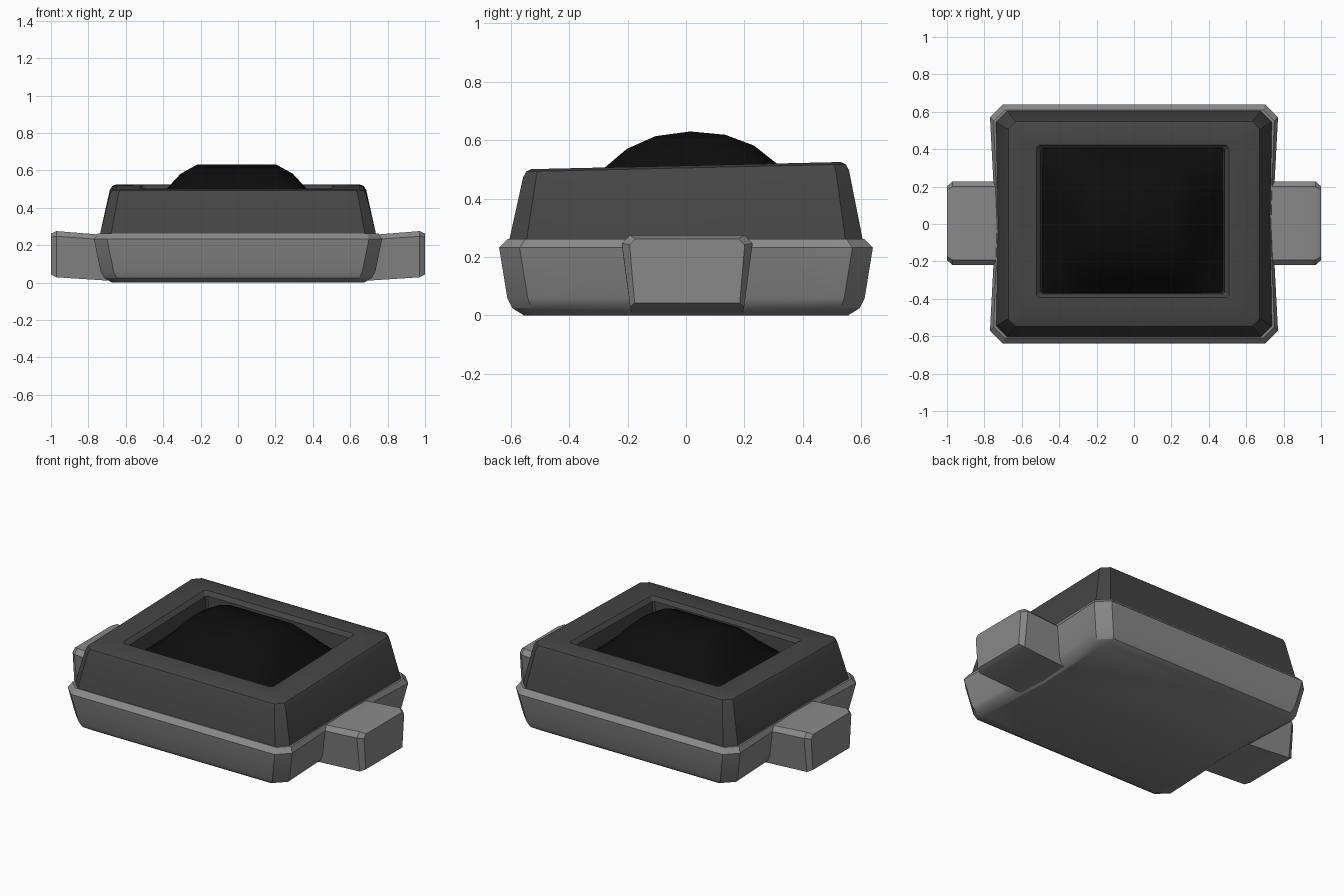
import bpy, bmesh, math

if "Cube" in bpy.data.objects:
    bpy.data.objects.remove(bpy.data.objects["Cube"])


def material(name, value):
    m = bpy.data.materials.new(name)
    m.diffuse_color = (value, value, value, 1)
    m.use_nodes = True
    m.node_tree.nodes["Principled BSDF"].inputs["Base Color"].default_value = m.diffuse_color
    return m


grey = material("mid_grey", 0.25)
dark = material("dark_grey", 0.06)
black = material("black", 0.004)


def finish(bm, name, mat, angle=30):
    bmesh.ops.recalc_face_normals(bm, faces=bm.faces)
    me = bpy.data.meshes.new(name)
    bm.to_mesh(me)
    bm.free()
    ob = bpy.data.objects.new(name, me)
    bpy.context.collection.objects.link(ob)
    me.materials.append(mat)
    bpy.ops.object.select_all(action='DESELECT')
    ob.select_set(True)
    bpy.context.view_layer.objects.active = ob
    bpy.ops.object.shade_smooth_by_angle(angle=math.radians(angle))
    return ob


def loft(name, rings, mat):
    """Skin a stack of equal-length point rings and cap both ends."""
    bm = bmesh.new()
    loops = [[bm.verts.new(p) for p in r] for r in rings]
    for a, b in zip(loops, loops[1:]):
        for i in range(len(a)):
            j = (i + 1) % len(a)
            bm.faces.new((a[i], a[j], b[j], b[i]))
    bm.faces.new(loops[0])
    bm.faces.new(loops[-1])
    return finish(bm, name, mat)


def ring(hx, hy, z, c, waist=0.0, tilt=0.0, cx=0.0, cy=0.0):
    """Rectangle with cut corners; short sides may pinch inward at the middle."""
    pts = [(hx - c, -hy), (hx, -hy + c), (hx - waist, 0), (hx, hy - c), (hx - c, hy),
           (-hx + c, hy), (-hx, hy - c), (-hx + waist, 0), (-hx, -hy + c), (-hx + c, -hy)]
    return [(x + cx, y + cy, z + tilt * (y + cy)) for x, y in pts]


# lower tray
loft("base_tray", [
    ring(0.675, 0.555, 0.0, 0.06, 0.02),
    ring(0.715, 0.595, 0.025, 0.065, 0.025),
    ring(0.735, 0.612, 0.06, 0.07, 0.03),
    ring(0.77, 0.64, 0.232, 0.07, 0.03),
    ring(0.75, 0.61, 0.262, 0.06, 0.02)], grey)

# upper housing with its sunken window
T = 0.023
loft("upper_housing", [
    ring(0.74, 0.607, 0.25, 0.06, 0.01),
    ring(0.685, 0.558, 0.485, 0.045, 0, T),
    ring(0.672, 0.547, 0.505, 0.04, 0, T),
    ring(0.65, 0.53, 0.513, 0.03, 0, T),
    ring(0.515, 0.408, 0.513, 0.015, 0, T, -0.007, 0.015),
    ring(0.492, 0.388, 0.49, 0.01, 0, T, -0.007, 0.015),
    ring(0.48, 0.382, 0.385, 0.01, 0, T, -0.007, 0.015)], dark)

# domed insert
xs = [-1, -0.76, -0.62, -0.44, 0, 0.44, 0.62, 0.76, 1]
gx = [0, 0.47, 0.79, 1, 1, 1, 0.79, 0.47, 0]
ys = [-1, -0.77, -0.565, -0.31, 0, 0.31, 0.565, 0.77, 1]
gy = [0, 0.45, 0.74, 0.93, 1, 0.95, 0.79, 0.52, 0]
bm = bmesh.new()
grid = [[bm.verts.new((-0.007 + 0.484 * x, 0.015 + 0.385 * y, 0.40 + 0.23 * a * b))
         for x, a in zip(xs, gx)] for y, b in zip(ys, gy)]
for r, s in zip(grid, grid[1:]):
    for i in range(len(r) - 1):
        bm.faces.new((r[i], r[i + 1], s[i + 1], s[i]))
finish(bm, "domed_insert", black, 40)


# side tabs
def tab_ring(side, x, top, bottom, y_top, y_bottom, c):
    pts = [(-y_bottom, bottom), (y_bottom, bottom), (y_top, top - c), (y_top - c, top),
           (-y_top + c, top), (-y_top, top - c)]
    return [(side * x, y + 0.004, z) for y, z in pts]


for side, label in ((-1, "left"), (1, "right")):
    loft(label + "_tab", [
        tab_ring(side, 0.66, 0.25, 0.008, 0.222, 0.19, 0.025),
        tab_ring(side, 0.97, 0.275, 0.028, 0.224, 0.195, 0.028),
        tab_ring(side, 1.0, 0.262, 0.043, 0.197, 0.18, 0.02)], grey)
